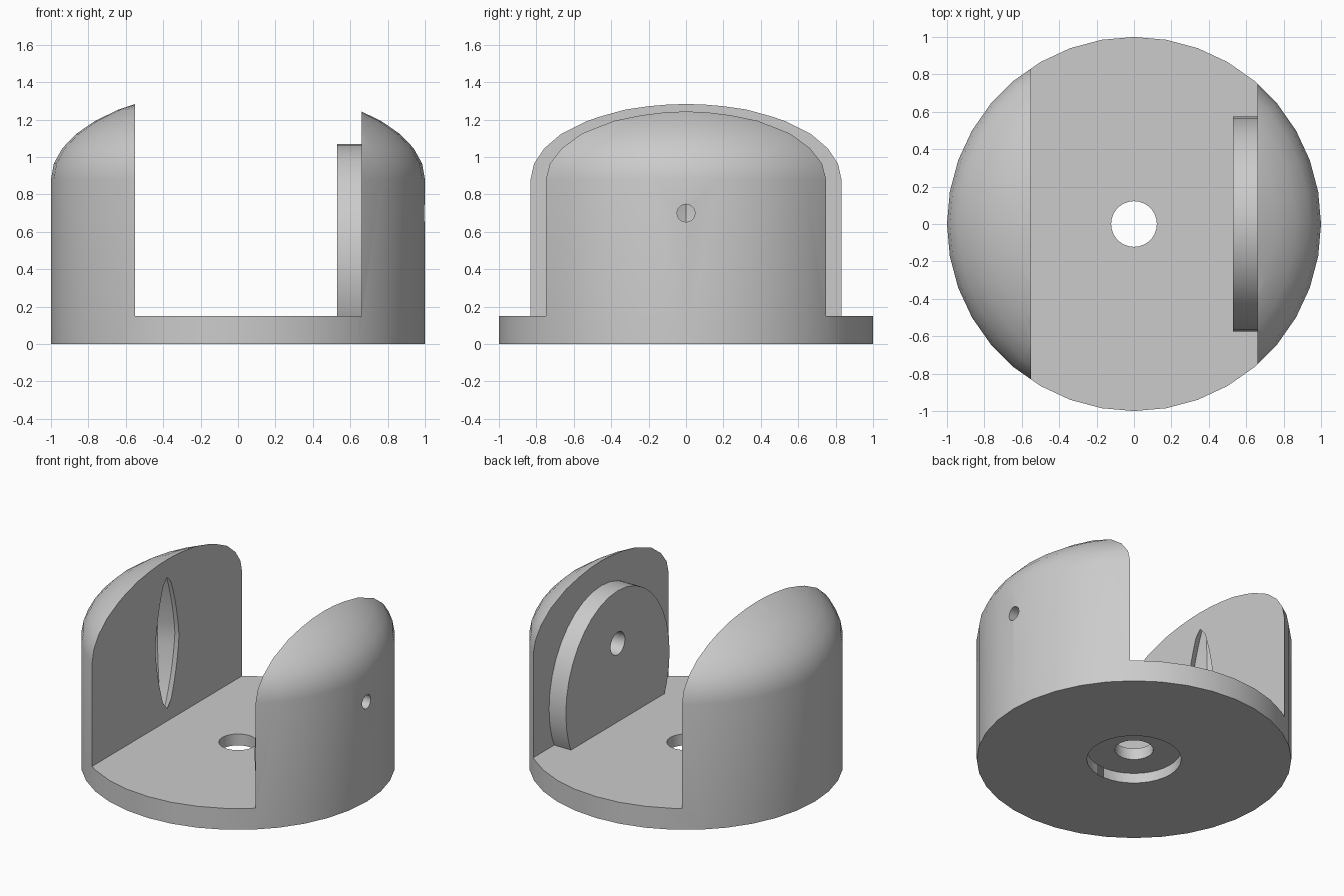
import bpy
import bmesh
from math import cos, sin, pi, radians, sqrt, asin
from mathutils import Matrix

if "Cube" in bpy.data.objects:
    bpy.data.objects.remove(bpy.data.objects["Cube"], do_unlink=True)

SEGMENTS = 36
FLOOR = 0.15      # top of the base plate
SHOULDER = 0.88   # where the dome starts
DOME = 0.485      # dome height
PIVOT = 0.7       # height of the pin hole
LEFT_WALL, RIGHT_WALL = 0.66, -0.55

grey = bpy.data.materials.new("plain grey")
grey.use_nodes = True
colour = (0.6, 0.6, 0.6, 1)
grey.diffuse_color = colour
grey.node_tree.nodes["Principled BSDF"].inputs["Base Color"].default_value = colour


def make_object(name, bm):
    bmesh.ops.recalc_face_normals(bm, faces=bm.faces)
    mesh = bpy.data.meshes.new(name)
    bm.to_mesh(mesh)
    bm.free()
    mesh.materials.append(grey)
    obj = bpy.data.objects.new(name, mesh)
    bpy.context.collection.objects.link(obj)
    return obj


def lathe(name, profile, sides, x=0):
    """Spin (radius, z) points round a vertical axis; ends lie on the axis."""
    bm = bmesh.new()
    verts = [bm.verts.new((r, 0, z)) for r, z in profile]
    edges = [bm.edges.new(pair) for pair in zip(verts, verts[1:])]
    bmesh.ops.spin(bm, geom=verts + edges, axis=(0, 0, 1), cent=(0, 0, 0),
                   angle=2 * pi, steps=sides, use_merge=True)
    bmesh.ops.remove_doubles(bm, verts=bm.verts, dist=0.0001)
    bmesh.ops.translate(bm, verts=bm.verts, vec=(x, 0, 0))
    return make_object(name, bm)


def cone(name, r1, r2, depth, matrix):
    bm = bmesh.new()
    bmesh.ops.create_cone(bm, cap_ends=True, segments=SEGMENTS, radius1=r1,
                          radius2=r2, depth=depth, matrix=matrix)
    return make_object(name, bm)


def combine(target, tool, operation):
    mod = target.modifiers.new(operation, 'BOOLEAN')
    mod.object, mod.operation, mod.solver = tool, operation, 'EXACT'
    bpy.context.view_layer.objects.active = target
    bpy.ops.object.modifier_apply(modifier=mod.name)
    bpy.data.objects.remove(tool, do_unlink=True)


# Domed round body
dome = [(cos(radians(a)), SHOULDER + DOME * sin(radians(a))) for a in range(0, 90, 10)]
body = lathe("domed_bracket", [(0, 0), (1, 0)] + dome + [(0, SHOULDER + DOME)], SEGMENTS)

# Channel between the two cheeks
bm = bmesh.new()
bmesh.ops.create_cube(bm, size=1)
bmesh.ops.scale(bm, verts=bm.verts, vec=(LEFT_WALL - RIGHT_WALL, 3, 2))
bmesh.ops.translate(bm, verts=bm.verts, vec=((LEFT_WALL + RIGHT_WALL) / 2, 0, FLOOR + 1))
combine(body, make_object("channel_cutter", bm), 'DIFFERENCE')

# Oval boss on the inside of the left cheek, sunk into wall and floor
half_width, half_height, centre = 0.575, 0.645, 0.425
low = -asin((centre - 0.1) / half_height)
steps = 24
bm = bmesh.new()
outline = []
for i in range(steps + 1):
    a = low + (pi - 2 * low) * i / steps
    outline.append(bm.verts.new((0.53, half_width * cos(a), centre + half_height * sin(a))))
face = bm.faces.new(outline)
new = bmesh.ops.extrude_face_region(bm, geom=[face])["geom"]
bmesh.ops.translate(bm, verts=[v for v in new if isinstance(v, bmesh.types.BMVert)],
                    vec=(0.18, 0, 0))
combine(body, make_object("oval_boss", bm), 'UNION')

# Tapered pin hole through the boss and left cheek
turn = Matrix.Translation((0.77, 0, PIVOT)) @ Matrix.Rotation(pi / 2, 4, 'Y')
combine(body, cone("pin_hole_cutter", 0.08, 0.046, 0.5, turn), 'DIFFERENCE')

# Centre hole with a counterbore underneath
combine(body, cone("centre_hole_cutter", 0.122, 0.122, 0.6, Matrix()), 'DIFFERENCE')
combine(body, cone("counterbore_cutter", 0.3, 0.3, 0.14, Matrix()), 'DIFFERENCE')

# Pointed spindle socket in the right cheek
reach = 0.57
spindle = []
for i in range(-8, 9):
    t = abs(i) / 8
    spindle.append((0.15 * (1 - 0.3 * t - 0.7 * t * t), PIVOT + reach * i / 8))
combine(body, lathe("socket_cutter", spindle, 8, x=-0.595), 'DIFFERENCE')

# Smooth curved sides with crisp edges
bpy.ops.object.select_all(action='DESELECT')
body.select_set(True)
bpy.context.view_layer.objects.active = body
bpy.ops.object.shade_smooth_by_angle(angle=radians(30))
